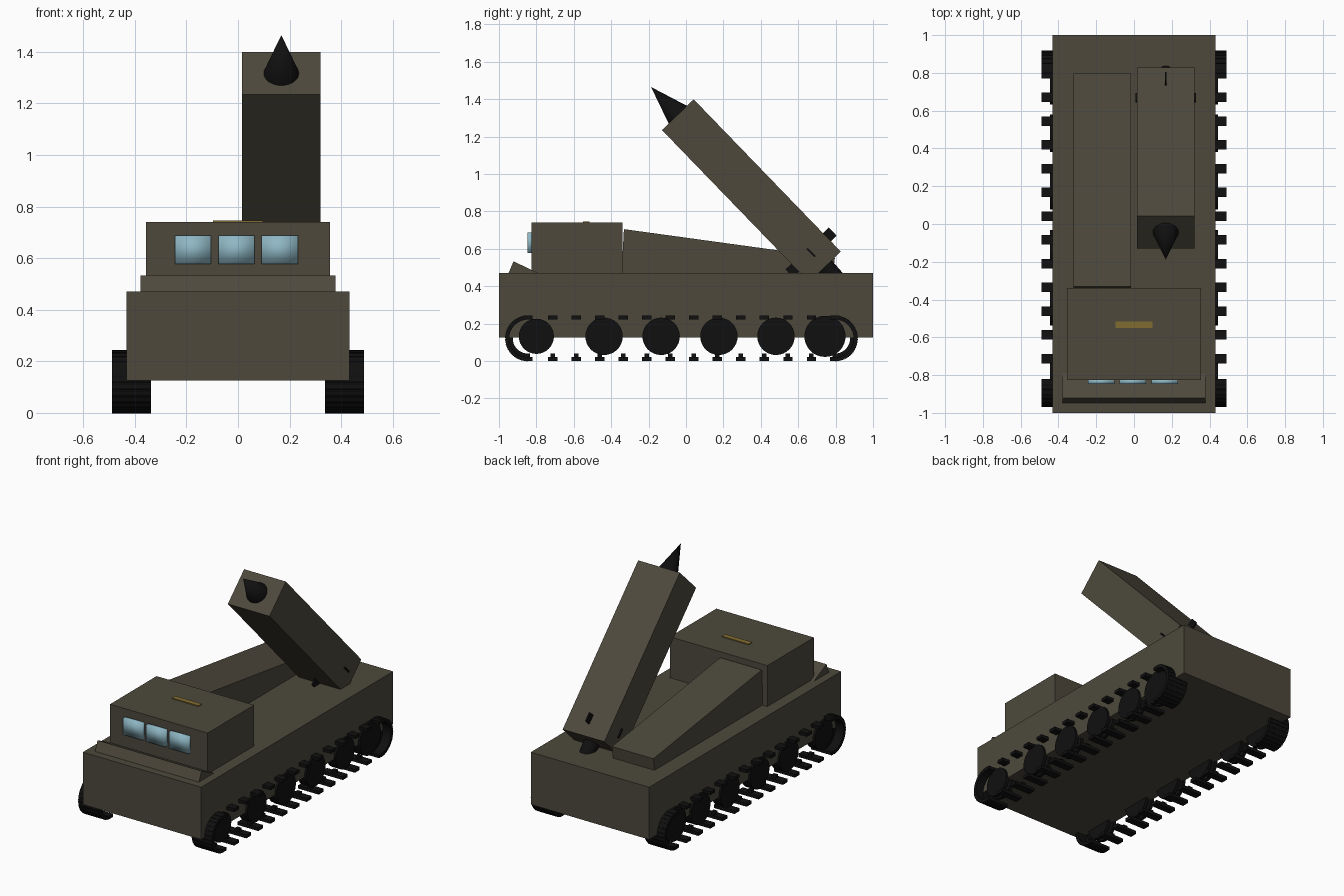
import bpy, bmesh, math
from mathutils import Matrix, Vector

if "Cube" in bpy.data.objects:
    bpy.data.objects.remove(bpy.data.objects["Cube"])


def material(name, rgb):
    m = bpy.data.materials.new(name)
    m.diffuse_color = (*rgb, 1)
    m.use_nodes = True
    m.node_tree.nodes["Principled BSDF"].inputs["Base Color"].default_value = m.diffuse_color
    return m


OLIVE = material("olive_drab", (0.075, 0.066, 0.046))
BLACK = material("track_black", (0.005, 0.005, 0.005))
GLASS = material("pale_blue_glass", (0.27, 0.47, 0.55))
GOLD = material("marking_gold", (0.22, 0.15, 0.03))


def finish(name, bm, mat, matrix=Matrix(), smooth=None):
    bmesh.ops.recalc_face_normals(bm, faces=bm.faces)
    me = bpy.data.meshes.new(name)
    bm.to_mesh(me)
    bm.free()
    me.materials.append(mat)
    ob = bpy.data.objects.new(name, me)
    bpy.context.collection.objects.link(ob)
    ob.matrix_world = matrix
    if smooth:
        bpy.context.view_layer.objects.active = ob
        ob.select_set(True)
        bpy.ops.object.shade_smooth_by_angle(angle=math.radians(smooth))
        ob.select_set(False)
    return ob


def add_box(bm, lo, hi, matrix=Matrix()):
    lo, hi = Vector(lo), Vector(hi)
    m = matrix @ Matrix.Translation((lo + hi) / 2) @ Matrix.Diagonal((*(hi - lo), 1))
    bmesh.ops.create_cube(bm, size=1, matrix=m)


def box(name, lo, hi, mat, matrix=Matrix(), smooth=None):
    bm = bmesh.new()
    add_box(bm, lo, hi)
    return finish(name, bm, mat, matrix, smooth)


def prism(name, profile, x0, x1, mat):
    """Side profile of (y, z) points pulled along x."""
    bm = bmesh.new()
    face = bm.faces.new([bm.verts.new((x0, y, z)) for y, z in profile])
    out = bmesh.ops.extrude_face_region(bm, geom=[face])["geom"]
    bmesh.ops.translate(bm, vec=(x1 - x0, 0, 0),
                        verts=[v for v in out if isinstance(v, bmesh.types.BMVert)])
    return finish(name, bm, mat)


def add_cone(bm, r1, r2, depth, matrix, segments=32):
    bmesh.ops.create_cone(bm, cap_ends=True, segments=segments, radius1=r1,
                          radius2=r2, depth=depth, matrix=matrix)


# Body
box("hull", (-0.432, -1, 0.125), (0.432, 1, 0.47), OLIVE)
box("cabin", (-0.356, -0.825, 0.46), (0.356, -0.34, 0.74), OLIVE)
prism("splash_guard", [(-0.953, 0.46), (-0.922, 0.533), (-0.78, 0.465)], -0.379, 0.379, OLIVE)
prism("sloped_deck_housing", [(-0.345, 0.46), (-0.332, 0.705), (0.796, 0.55), (0.784, 0.46)],
      -0.32, -0.017, OLIVE)

# Windscreen panes and plain roof marking
for i in range(3):
    x = -0.174 + 0.168 * i
    box(f"window_{i + 1}", (x - 0.07, -0.848, 0.578), (x + 0.07, -0.82, 0.688), GLASS, smooth=100)
box("roof_marking", (-0.097, -0.55, 0.738), (0.097, -0.515, 0.746), GOLD)

# Raised launch box: local z runs along the tube from the rear end
u = Vector((0, -0.695, 0.719)).normalized()
v = u.cross(Vector((1, 0, 0)))
tube = Matrix(((1, v.x, u.x, 0.168), (0, v.y, u.y, 0.743), (0, v.z, u.z, 0.503), (0, 0, 0, 1)))
LENGTH = 1.132
box("launch_box", (-0.152, -0.118, 0), (0.152, 0.118, LENGTH), OLIVE, tube)

bm = bmesh.new()
add_cone(bm, 0.068, 0, 0.206, Matrix.Translation((0, 0, LENGTH + 0.103)))
finish("nose_cone", bm, BLACK, tube, 30)

bm = bmesh.new()
add_cone(bm, 0.046, 0.05, 0.09, Matrix.Translation((0, 0, -0.043)))
finish("exhaust_nozzle", bm, BLACK, tube, 30)

bm = bmesh.new()
add_box(bm, (-0.161, -0.005, 0.077), (0.161, 0.005, 0.137))
add_box(bm, (-0.005, -0.161, 0.077), (0.005, 0.161, 0.137))
finish("tail_fins", bm, BLACK, tube)

# Running gear
WHEELS = [(-0.80, 0.094), (-0.438, 0.1), (-0.133, 0.1), (0.176, 0.1), (0.481, 0.1), (0.743, 0.11)]
FRONT, REAR, RADIUS, MID = -0.845, 0.796, 0.121, 0.4135


def add_link(bm, x, y, angle):
    """One track shoe with its guide horn, hung around a turn centre."""
    m = Matrix.Translation((x, y, RADIUS)) @ Matrix.Rotation(angle, 4, 'X')
    add_box(bm, (-0.0755, -0.025, -RADIUS), (0.0755, 0.025, 0.021 - RADIUS), m)
    add_box(bm, (-0.015, -0.012, 0.02 - RADIUS), (0.015, 0.012, 0.04 - RADIUS), m)


for side, s in (("left", -1), ("right", 1)):
    # Track: separate shoes on the runs, packed shoes round the ends
    bm = bmesh.new()
    for i in range(12):
        y = -0.713 + 0.1258 * i
        add_link(bm, s * MID, y, 0)
        add_link(bm, s * MID, y, math.pi)
    for i in range(15):
        a = math.pi * i / 14
        add_link(bm, s * MID, FRONT, -a)
        add_link(bm, s * MID, REAR, a)
    finish(f"track_{side}", bm, BLACK)

    # Twin-disc road wheels
    for n, (y, r) in enumerate(WHEELS):
        bm = bmesh.new()
        for dx, rad, width in ((-0.021, r, 0.022), (0.021, r, 0.022), (0, r * 0.5, 0.03)):
            add_cone(bm, rad, rad, width, Matrix.Translation((s * (MID + dx), y, 0.132))
                     @ Matrix.Rotation(math.pi / 2, 4, 'Y'))
        finish(f"wheel_{side}_{n + 1}", bm, BLACK, smooth=30)
